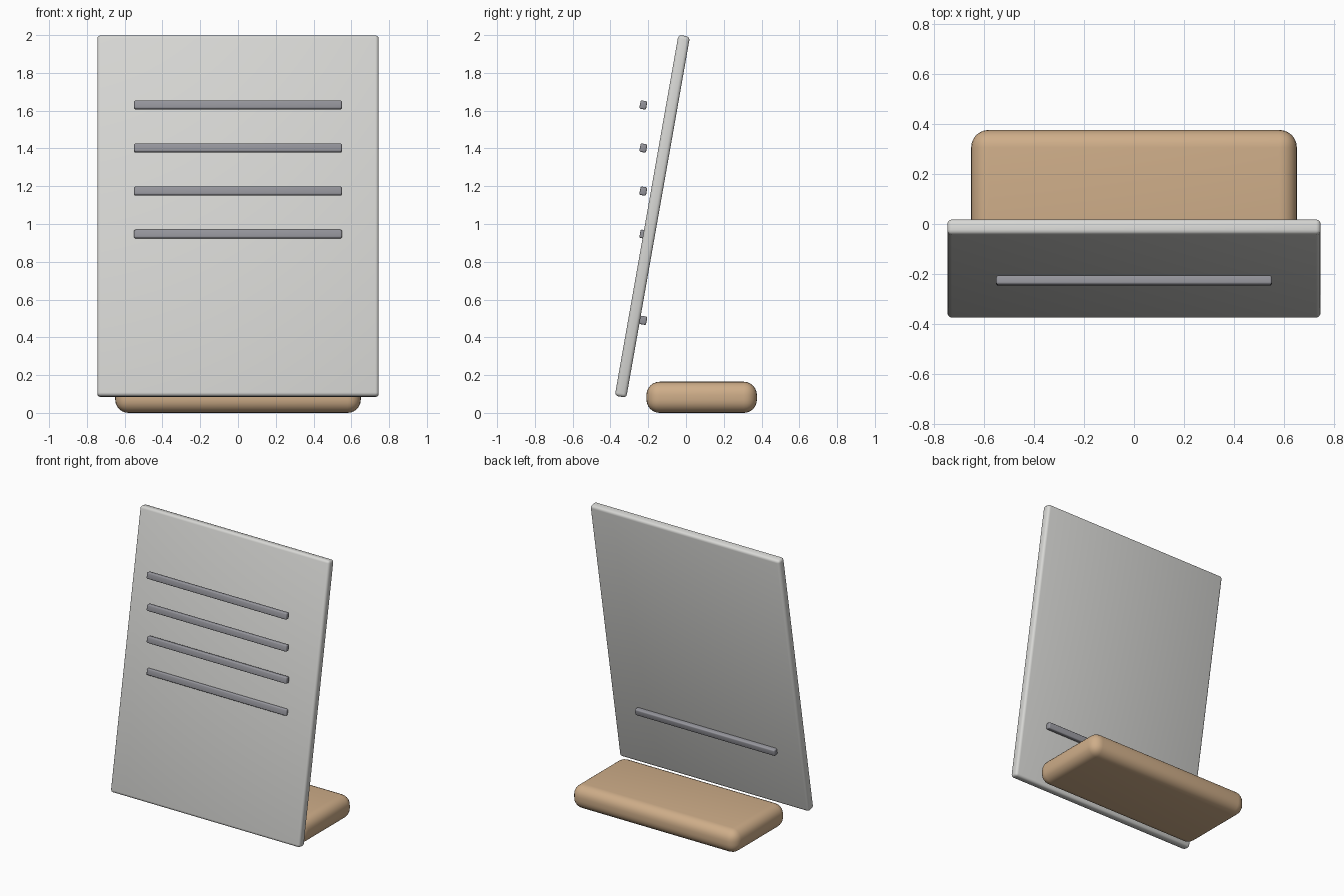
import bpy
from math import radians

cube = bpy.data.objects.get("Cube")
if cube:
    bpy.data.objects.remove(cube, do_unlink=True)

TILT = radians(-10)


def make_material(name, rgb):
    mat = bpy.data.materials.new(name)
    mat.use_nodes = True
    color = (*rgb, 1)
    mat.diffuse_color = color
    mat.node_tree.nodes["Principled BSDF"].inputs["Base Color"].default_value = color
    return mat


def rounded_box(name, size, location, radius, segments, mat, tilt=0):
    bpy.ops.mesh.primitive_cube_add(size=1, location=location)
    obj = bpy.context.object
    obj.name = name
    obj.scale = size
    bpy.ops.object.transform_apply(location=False, rotation=False, scale=True)
    obj.rotation_euler.x = tilt
    bevel = obj.modifiers.new("rounded_edges", "BEVEL")
    bevel.width = radius
    bevel.segments = segments
    bpy.ops.object.modifier_apply(modifier=bevel.name)
    bpy.ops.object.shade_smooth_by_angle(angle=radians(40))
    obj.data.materials.append(mat)
    return obj


light_grey = make_material("light_grey", (0.68, 0.68, 0.66))
slate_grey = make_material("slate_grey", (0.30, 0.30, 0.33))
tan_wood = make_material("tan_wood", (0.62, 0.42, 0.25))

# Rounded wooden foot
rounded_box("base", (1.3, 0.585, 0.165), (0, 0.083, 0.0825), 0.07, 6, tan_wood)

# Leaning panel
rounded_box("panel", (1.49, 0.062, 1.94), (0, -0.178, 1.041), 0.018, 3,
            light_grey, TILT)

# Evenly spaced bars in one upright row, the lower ones passing behind the panel
for i in range(6):
    rounded_box(f"bar_{i + 1}", (1.1, 0.036, 0.045), (0, -0.226, 1.63 - i * 0.228),
                0.008, 3, slate_grey, TILT)
